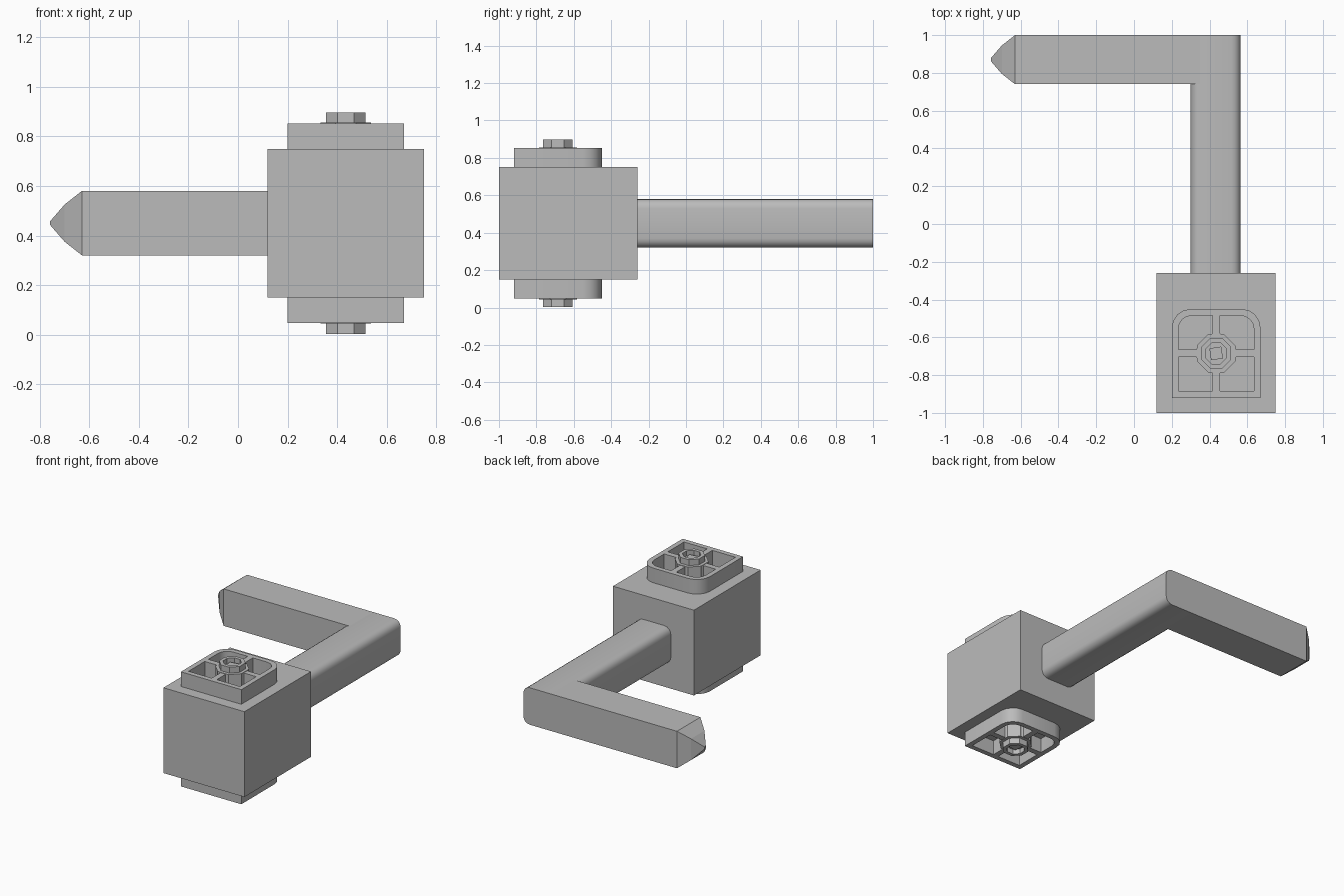
import bpy, bmesh
from math import pi, cos, sin, radians

if "Cube" in bpy.data.objects:
    bpy.data.objects.remove(bpy.data.objects["Cube"])

# Single grey material
GREY = (0.5, 0.5, 0.5, 1)
grey = bpy.data.materials.new("plain grey")
grey.use_nodes = True
grey.diffuse_color = GREY
grey.node_tree.nodes["Principled BSDF"].inputs["Base Color"].default_value = GREY

MID_Z = 0.45
HUB_X, HUB_Y = 0.435, -0.685


def finish(name, bm, smooth=False):
    bmesh.ops.recalc_face_normals(bm, faces=bm.faces)
    mesh = bpy.data.meshes.new(name)
    bm.to_mesh(mesh)
    bm.free()
    mesh.materials.append(grey)
    ob = bpy.data.objects.new(name, mesh)
    bpy.context.collection.objects.link(ob)
    if smooth:
        shade(ob)
    return ob


def shade(ob):
    bpy.ops.object.select_all(action='DESELECT')
    ob.select_set(True)
    bpy.context.view_layer.objects.active = ob
    bpy.ops.object.shade_smooth_by_angle(angle=radians(30))


def loft(bm, rings):
    """Skin a list of equal-length rings and cap both ends."""
    rows = [[bm.verts.new(p) for p in ring] for ring in rings]
    n = len(rows[0])
    for a, b in zip(rows, rows[1:]):
        for i in range(n):
            bm.faces.new((a[i], a[(i + 1) % n], b[(i + 1) % n], b[i]))
    bm.faces.new(rows[0])
    bm.faces.new(rows[-1])


def prism(bm, pts, lo, hi):
    loft(bm, [[(x, y, z) for x, y in pts] for z in (lo, hi)])


def ngon(sides, radius, turn=0.0):
    return [(HUB_X + radius * cos(turn + 2 * pi * i / sides),
             HUB_Y + radius * sin(turn + 2 * pi * i / sides)) for i in range(sides)]


def rounded(cx, cy, hx, hy, radii, steps=4):
    """Rectangle outline; radii run from the ++ corner anticlockwise."""
    pts = []
    for k, (sx, sy) in enumerate(((1, 1), (-1, 1), (-1, -1), (1, -1))):
        r = radii[k]
        if r == 0:
            pts.append((cx + sx * hx, cy + sy * hy))
            continue
        for i in range(steps + 1):
            t = pi / 2 * (k + i / steps)
            pts.append((cx + sx * (hx - r) + r * cos(t), cy + sy * (hy - r) + r * sin(t)))
    return pts


def cut(ob, cutter):
    cutter.hide_render = True
    mod = ob.modifiers.new("cut", 'BOOLEAN')
    mod.operation, mod.solver, mod.object = 'DIFFERENCE', 'EXACT', cutter
    bpy.ops.object.select_all(action='DESELECT')
    ob.select_set(True)
    bpy.context.view_layer.objects.active = ob
    bpy.ops.object.modifier_apply(modifier=mod.name)
    bpy.data.objects.remove(cutter)


def pocket(sx, sy):
    """One quarter opening between the rim, two ribs and the hub."""
    rib, hub, rim, r = 0.02, 0.105, 0.2, 0.07
    pts = [(rib, rim), (rib, hub), (0.045, 0.095), (0.095, 0.045), (hub, rib), (rim, rib)]
    if sy > 0:
        pts += [(rim - r + r * cos(t), rim - r + r * sin(t))
                for t in (pi / 8 * i for i in range(5))]
    else:
        pts.append((rim, rim))
    return [(HUB_X + sx * x, HUB_Y + sy * y) for x, y in pts]


# Main block
bm = bmesh.new()
prism(bm, rounded(0.435, -0.63, 0.315, 0.37, (0, 0, 0, 0)), 0.15, 0.75)
finish("main_block", bm)

# Ribbed cap, hub ring and hollow bolt on the top and the bottom
for side, label in ((1, "top"), (-1, "bottom")):
    def level(z):
        return MID_Z + side * z

    bm = bmesh.new()
    prism(bm, rounded(HUB_X, HUB_Y, 0.235, 0.235, (0.1, 0.1, 0, 0)), level(0.3), level(0.403))
    cap = finish(label + "_cap", bm)
    bm = bmesh.new()
    for sx in (-1, 1):
        for sy in (-1, 1):
            prism(bm, pocket(sx, sy), level(0.28), level(0.43))
    cut(cap, finish("pocket_cutter", bm))
    shade(cap)

    bm = bmesh.new()
    prism(bm, ngon(8, 0.11, pi / 8), level(0.3), level(0.406))
    finish(label + "_hub", bm)

    bm = bmesh.new()
    prism(bm, ngon(8, 0.086, pi / 8), level(0.4), level(0.447))
    bolt = finish(label + "_bolt", bm)
    bm = bmesh.new()
    prism(bm, ngon(8, 0.06, pi / 8), level(0.412), level(0.47))
    cut(bolt, finish("socket_cutter", bm))
    bm = bmesh.new()
    prism(bm, ngon(4, 0.045, pi / 4 + 0.15), level(0.405), level(0.425))
    finish(label + "_bolt_core", bm)

# Rounded shaft running backwards from the block
bm = bmesh.new()
section = rounded(0.4325, MID_Z, 0.1325, 0.13, (0.05,) * 4)
loft(bm, [[(x, y, z) for x, z in section] for y in (-0.3, 1.0)])
finish("shaft", bm, smooth=True)

# Square side arm with a bulging pointed tip
bm = bmesh.new()
corners = ((1, 1), (-1, 1), (-1, -1), (1, -1))
stations = ((0.35, 0.13), (-0.63, 0.13), (-0.7, 0.075), (-0.758, 0.008))
loft(bm, [[(x, 0.87 + h * a, MID_Z + h * b) for a, b in corners] for x, h in stations])
finish("side_arm", bm)
